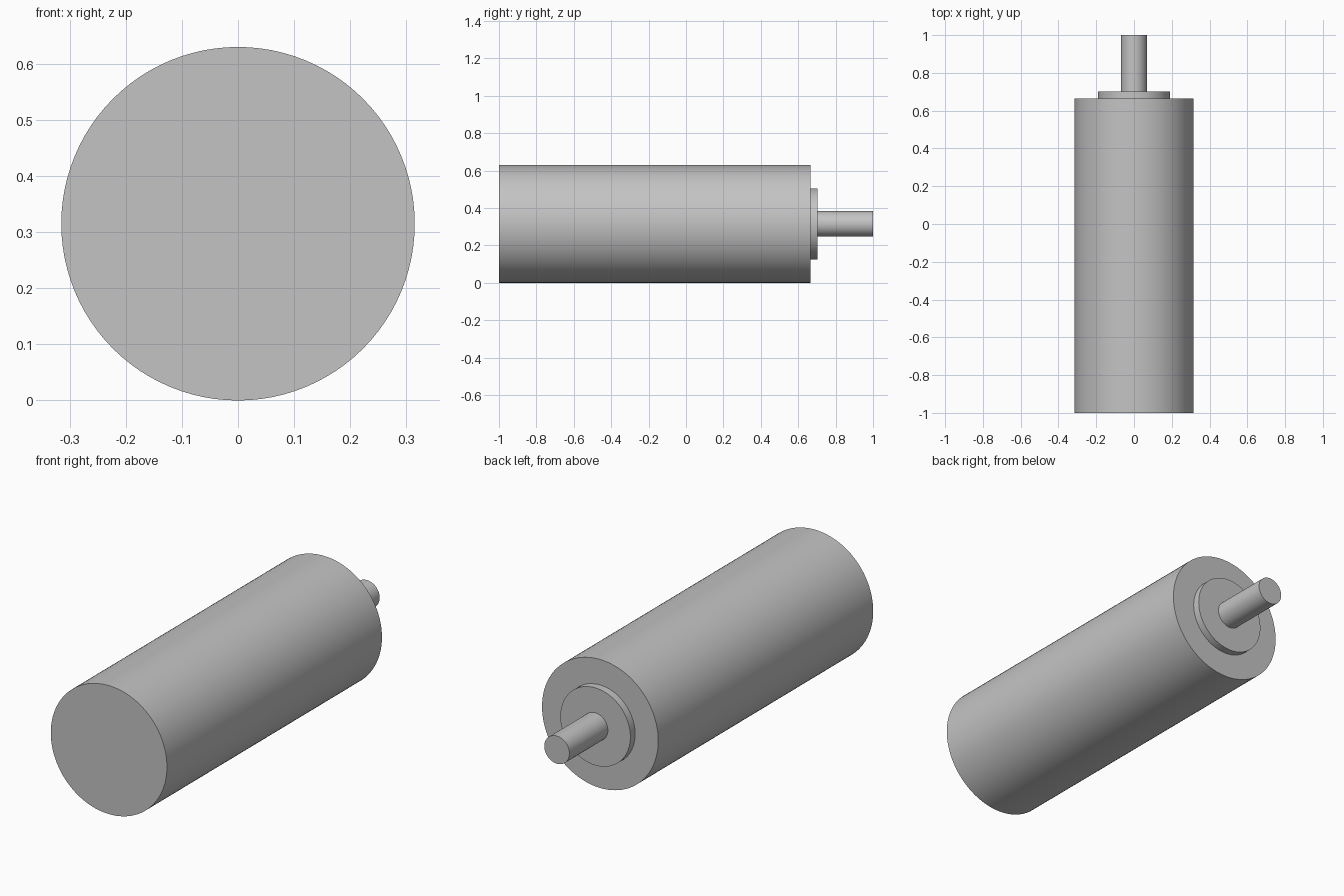
import bpy
import math

cube = bpy.data.objects.get("Cube")
if cube:
    bpy.data.objects.remove(cube, do_unlink=True)

AXIS_Z = 0.315   # height of the shared axis

# Single plain grey metal
metal = bpy.data.materials.new("grey_metal")
metal.use_nodes = True
grey = (0.55, 0.55, 0.55, 1.0)
metal.diffuse_color = grey
metal.node_tree.nodes["Principled BSDF"].inputs["Base Color"].default_value = grey


def turned_part(name, radius, y_start, y_end, sides):
    """Cylinder along the y axis between two stations."""
    bpy.ops.mesh.primitive_cylinder_add(
        vertices=sides, radius=radius, depth=y_end - y_start,
        location=(0, (y_start + y_end) / 2, AXIS_Z),
        rotation=(math.pi / 2, 0, 0))
    part = bpy.context.object
    part.name = name
    part.data.materials.append(metal)
    bpy.ops.object.shade_smooth_by_angle(angle=math.radians(30))
    return part


# Main housing, raised pilot ring and output shaft
turned_part("motor_body", AXIS_Z, -1.0, 0.665, 96)
turned_part("pilot_flange", 0.19, 0.665, 0.702, 72)
turned_part("output_shaft", 0.068, 0.702, 1.0, 48)
